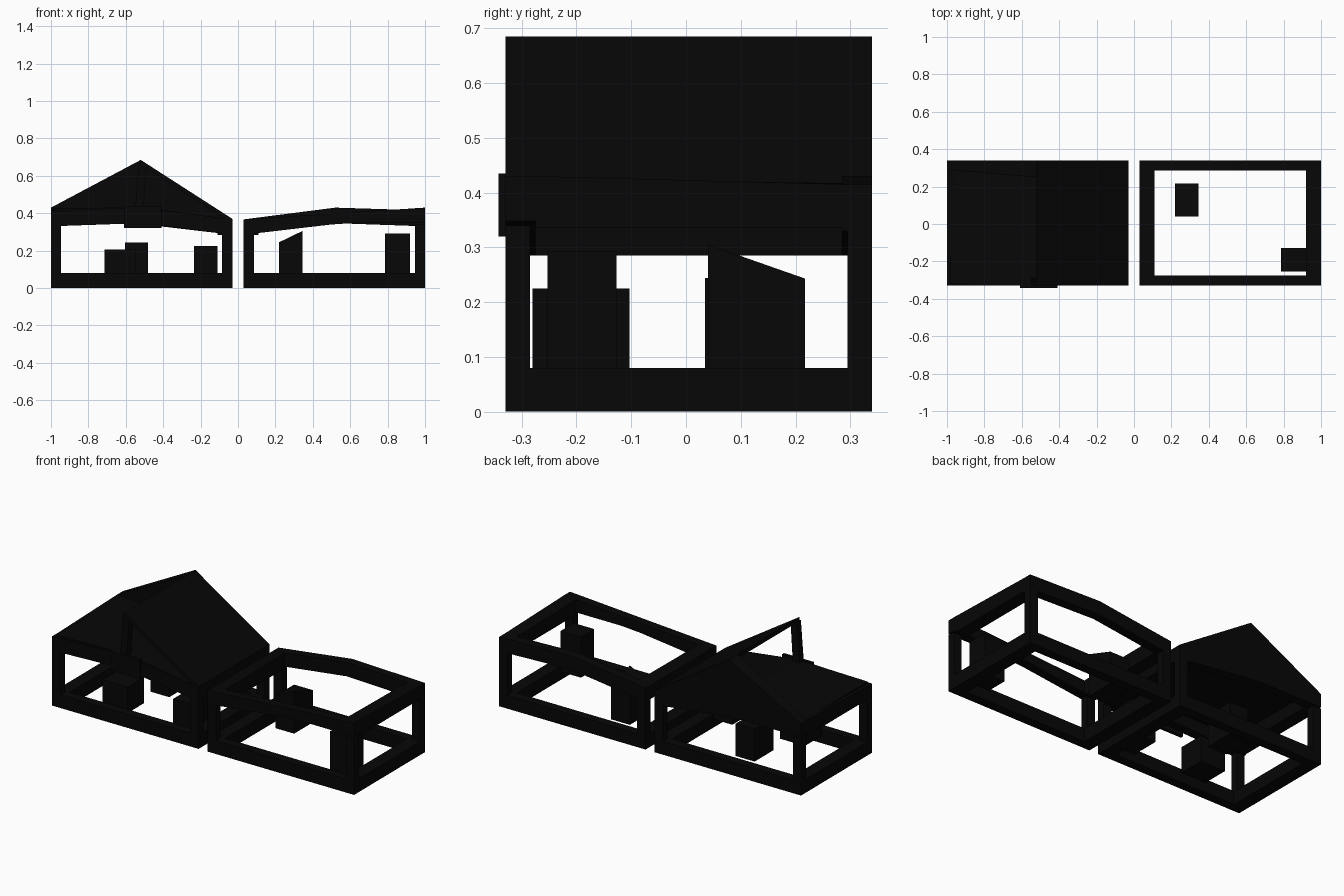
import bpy, bmesh

if "Cube" in bpy.data.objects:
    bpy.data.objects.remove(bpy.data.objects["Cube"])

black = bpy.data.materials.new("near_black")
black.diffuse_color = (0.002, 0.002, 0.002, 1)
black.use_nodes = True
black.node_tree.nodes["Principled BSDF"].inputs["Base Color"].default_value = black.diffuse_color


def mesh(name, verts, faces):
    me = bpy.data.meshes.new(name)
    bm = bmesh.new()
    vs = [bm.verts.new(v) for v in verts]
    for f in faces:
        bm.faces.new([vs[i] for i in f])
    bmesh.ops.recalc_face_normals(bm, faces=bm.faces[:])
    bm.to_mesh(me)
    bm.free()
    me.materials.append(black)
    ob = bpy.data.objects.new(name, me)
    bpy.context.collection.objects.link(ob)
    return ob


BOX = [(0, 1, 2, 3), (4, 5, 6, 7), (0, 1, 5, 4), (1, 2, 6, 5), (2, 3, 7, 6), (3, 0, 4, 7)]


def box(name, x0, x1, y0, y1, z0, tops):
    """Box whose four top corners (FL, FR, BR, BL) may differ in height."""
    if not isinstance(tops, tuple):
        tops = (tops,) * 4
    c = [(x0, y0), (x1, y0), (x1, y1), (x0, y1)]
    return mesh(name, [(x, y, z0) for x, y in c] + [(x, y, t) for (x, y), t in zip(c, tops)], BOX)


def prism(name, top, bottom, y0, y1):
    """Profile in the x-z plane, extruded along y; y0 may be a function of x."""
    prof = top + bottom[::-1]
    n = len(prof)
    near = y0 if callable(y0) else (lambda x: y0)
    verts = [(x, near(x), z) for x, z in prof] + [(x, y1, z) for x, z in prof]
    faces = [tuple(range(n)), tuple(range(n, 2 * n))]
    faces += [(i, (i + 1) % n, (i + 1) % n + n, i + n) for i in range(n)]
    return mesh(name, verts, faces)


X0, X1, Y0, Y1 = 0.03, 1.0, -0.33, 0.34
YC = (Y0 + Y1) / 2


def frame(side, turned):
    parts = []
    # base beams
    for nm, y in (("front", Y0), ("back", Y1 - 0.055)):
        parts.append(box(f"{side}_base_{nm}", X0, X1, y, y + 0.055, 0, 0.08))
    for nm, x in (("inner", X0), ("outer", X1 - 0.08)):
        parts.append(box(f"{side}_base_{nm}", x, x + 0.08, Y0 + 0.055, Y1 - 0.055, 0, 0.08))
    # corner posts
    for x, h in ((X0, 0.3), (X1 - 0.053, 0.34)):
        for y in (Y0, Y1 - 0.045):
            parts.append(box(f"{side}_post", x, x + 0.055 if x == X0 else X1, y, y + 0.045, 0.07, h))
    # long top beams: one straight on top, one kinked in the middle
    parts.append(prism(f"{side}_straight_beam", [(X0, 0.367), (X1, 0.43)],
                       [(X0, 0.285), (0.5, 0.34), (0.62, 0.348), (X1, 0.348)], Y0, Y0 + 0.055))
    parts.append(prism(f"{side}_kinked_beam", [(X0, 0.367), (0.52, 0.43), (X1, 0.415)],
                       [(X0, 0.285), (0.52, 0.347), (X1, 0.33)], Y1 - 0.055, Y1))
    # short top beams
    parts.append(box(f"{side}_inner_beam", X0, X0 + 0.08, Y0 + 0.055, Y1 - 0.055, 0.285,
                     (0.367, 0.372, 0.376, 0.367)))
    parts.append(box(f"{side}_outer_beam", X1 - 0.08, X1, Y0 + 0.055, Y1 - 0.055, 0.335,
                     (0.425, 0.43, 0.415, 0.417)))
    if turned:
        for ob in parts:
            for v in ob.data.vertices:
                v.co.x, v.co.y = -v.co.x, 2 * YC - v.co.y


frame("right", False)
frame("left", True)

# right slope of the roof, a full slab
prism("right_roof_slab", [(-0.52, 0.685), (-0.03, 0.37)], [(-0.52, 0.66), (-0.03, 0.345)], Y0, Y1)

# thin ceiling lying on the left frame's beams
prism("ceiling", [(-0.98, 0.425), (-0.52, 0.433), (-0.04, 0.368)],
      [(-0.98, 0.41), (-0.52, 0.415), (-0.04, 0.355)], Y0 + 0.01, Y1 - 0.01)

# triangular rear gable, thickest at the ridge
prism("rear_gable", [(-1, 0.43), (-0.52, 0.685), (-0.03, 0.37)],
      [(-1, 0.40), (-0.52, 0.40), (-0.03, 0.34)],
      lambda x: 0.25 + 0.04 * abs(x + 0.52) / 0.48, Y1)

# front strut holding the ridge, and plate over the front beam
prism("ridge_strut", [(-0.53, 0.67), (-0.49, 0.66)], [(-0.55, 0.42), (-0.505, 0.42)], Y0, Y0 + 0.04)
box("front_plate", -0.61, -0.41, -0.342, -0.325, 0.32, 0.435)

# boxes inside the frames
box("right_rear_box", 0.22, 0.344, 0.04, 0.217, 0.05, (0.245, 0.305, 0.243, 0.243))
box("right_front_box", 0.785, 0.92, -0.253, -0.127, 0.05, 0.293)
box("left_rear_box", -0.605, -0.48, 0.035, 0.215, 0.05, 0.244)
box("left_front_box", -0.713, -0.548, -0.262, -0.105, 0.05, 0.205)
box("left_corner_box", -0.235, -0.11, -0.28, -0.103, 0.05, 0.225)
